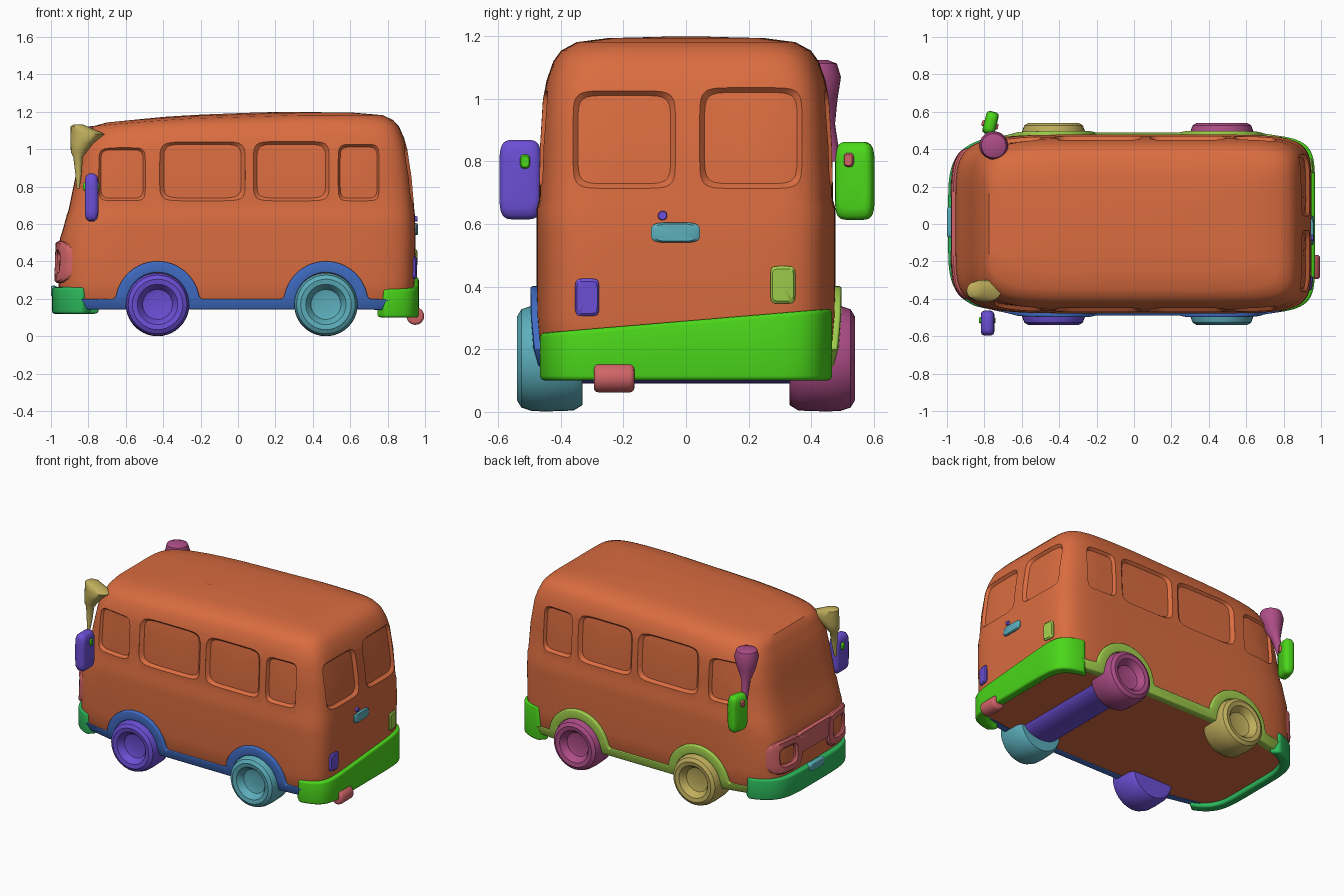
import bpy, bmesh, math
from mathutils import Matrix
from math import sin, cos, pi, radians

if "Cube" in bpy.data.objects:
    bpy.data.objects.remove(bpy.data.objects["Cube"])


def material(name, *rgb):
    m = bpy.data.materials.new(name)
    m.diffuse_color = [(c / 255) ** 2.2 for c in rgb] + [1]
    m.use_nodes = True
    m.node_tree.nodes["Principled BSDF"].inputs["Base Color"].default_value = m.diffuse_color
    return m


ORANGE = material("orange paint", 217, 108, 66)
PURPLE = material("purple", 107, 80, 212)
TEAL = material("teal", 92, 172, 186)
MAGENTA = material("magenta", 172, 78, 134)
KHAKI = material("khaki", 190, 172, 92)
SALMON = material("salmon", 208, 100, 104)
EMERALD = material("emerald", 48, 184, 92)
GREEN = material("bright green", 76, 214, 32)
LIME = material("lime", 160, 206, 78)
BLUE = material("blue", 66, 108, 194)


def finish(name, bm, mat, bevel=0.0, angle=35):
    bmesh.ops.recalc_face_normals(bm, faces=bm.faces[:])
    if bevel:
        edges = [e for e in bm.edges if e.calc_face_angle(0) > radians(45)]
        bmesh.ops.bevel(bm, geom=edges, offset=bevel, segments=3, profile=0.5,
                        affect='EDGES', clamp_overlap=True)
    me = bpy.data.meshes.new(name)
    bm.to_mesh(me)
    bm.free()
    me.materials.append(mat)
    ob = bpy.data.objects.new(name, me)
    bpy.context.collection.objects.link(ob)
    smooth(ob, angle)
    return ob


def smooth(ob, angle=35):
    bpy.ops.object.select_all(action='DESELECT')
    ob.select_set(True)
    bpy.context.view_layer.objects.active = ob
    bpy.ops.object.shade_smooth_by_angle(angle=radians(angle))


def loft(name, sections, mat, wrap=False, bevel=0.0, angle=35, tri=False):
    """Skin closed cross-sections; cap the ends unless wrapped."""
    bm = bmesh.new()
    rows = [[bm.verts.new(p) for p in s] for s in sections]
    n = len(rows[0])
    pairs = list(zip(rows, rows[1:])) + ([(rows[-1], rows[0])] if wrap else [])
    for a, b in pairs:
        for i in range(n):
            j = (i + 1) % n
            bm.faces.new((a[i], a[j], b[j], b[i]))
    if not wrap:
        bm.faces.new(rows[0])
        bm.faces.new(rows[-1])
    if tri:
        bmesh.ops.triangulate(bm, faces=bm.faces[:])
    return finish(name, bm, mat, bevel, angle)


def spow(v, e):
    return math.copysign(abs(v) ** e, v)


# Body plan by height: z, front x, rear x, half width
LEVELS = [(.147, -.93, .92, .455), (.175, -.955, .935, .47), (.3, -.96, .945, .478),
          (.52, -.953, .95, .478), (.57, -.937, .949, .478), (.65, -.915, .946, .478),
          (.675, -.906, .943, .471), (.85, -.87, .928, .467), (1., -.842, .905, .458),
          (1.06, -.828, .888, .446), (1.12, -.81, .862, .425), (1.155, -.797, .83, .4),
          (1.182, -.775, .775, .35), (1.195, -.7, .62, .25), (1.2, -.4, .3, .08)]
NF, NR = 6, 8       # corner squareness at front and rear


def plan(z):
    for a, b in zip(LEVELS, LEVELS[1:]):
        if z <= b[0]:
            t = max(0, (z - a[0]) / (b[0] - a[0]))
            xf, xr, hw = (a[i] + (b[i] - a[i]) * t for i in (1, 2, 3))
            break
    return (xf + xr) / 2, (xr - xf) / 2, hw


def on_body(side, u, z, off):
    """Point on the body: u is x on the sides, y on the ends."""
    c, a, hw = plan(z)
    if side in ("left", "right"):
        n = NF if u < c else NR
        y = hw * max(0, 1 - abs((u - c) / a) ** n) ** (1 / n) + off
        return (u, -y if side == "left" else y, z)
    n = NF if side == "front" else NR
    x = a * max(0, 1 - abs(u / hw) ** n) ** (1 / n) + off
    return (c - x if side == "front" else c + x, u, z)


def patch(name, side, u0, u1, z0, z1, profile, mat, n=6, **kw):
    """Rounded panel that follows the body; profile = (scale, offset) rings."""
    cu, cz, su, sz = (u0 + u1) / 2, (z0 + z1) / 2, (u1 - u0) / 2, (z1 - z0) / 2
    angs = [2 * pi * (i + .5) / 48 for i in range(48)]
    secs = [[on_body(side, cu + su * k * spow(cos(t), 2 / n),
                     cz + sz * k * spow(sin(t), 2 / n), off) for t in angs]
            for k, off in profile]
    return loft(name, secs, mat, **kw)


# Body shell with a roof that falls towards the front
secs = []
for z, xf, xr, hw in LEVELS:
    s = min(1, max(0, (z - .9) / .25))
    w = s * s * (3 - 2 * s)
    ring = []
    for i in range(96):
        t = 2 * pi * (i + .5) / 96
        e = 2 / (NF if cos(t) < 0 else NR)
        x = (xf + xr) / 2 + (xr - xf) / 2 * spow(cos(t), e)
        drop = .062 * min(1, max(0, (.4 - x) / 1.2)) ** 2
        ring.append((x, hw * spow(sin(t), e), z - drop * w))
    secs.append(ring)
body = loft("body", secs, ORANGE)

# Recessed windows
panes = [(s, a, b, z0, z1) for s in ("left", "right") for a, b, z0, z1 in
         ((-.74, -.5, .73, 1.005), (-.41, .03, .73, 1.035),
          (.09, .48, .73, 1.035), (.54, .75, .73, 1.02))]
panes += [("rear", -.355, -.04, .72, 1.02), ("rear", .05, .365, .72, 1.03)]
CUT = [(.1, .05), (1.08, .05), (1.04, 0), (.94, -.02), (.6, -.02), (.1, -.02)]
for p in panes:
    cutter = patch("window_cutter", *p, CUT, ORANGE, n=7, tri=True)
    cutter.hide_render = True
    mod = body.modifiers.new("window", 'BOOLEAN')
    mod.operation, mod.solver, mod.object = 'DIFFERENCE', 'EXACT', cutter
    bpy.context.view_layer.objects.active = body
    bpy.ops.object.modifier_apply(modifier=mod.name)
    bpy.data.objects.remove(cutter)
smooth(body)

# Wheels with dished hubs standing just proud of the body
TIRE = [(.01, .488), (.06, .488), (.08, .494), (.095, .52), (.108, .535), (.135, .54),
        (.157, .527), (.168, .495), (.17, .45), (.167, .36), (.15, .332), (.01, .33)]


def ring_xz(x, y, z, rx, rz, n=40):
    return [(x + rx * cos(2 * pi * i / n), y, z + rz * sin(2 * pi * i / n)) for i in range(n)]


for name, wx, s, mat in (("front_left_wheel", -.43, -1, PURPLE), ("rear_left_wheel", .47, -1, TEAL),
                         ("front_right_wheel", -.43, 1, KHAKI), ("rear_right_wheel", .47, 1, MAGENTA)):
    loft(name, [ring_xz(wx, s * y, .17, r, r) for r, y in TIRE], mat)

# Rear axle housing and exhaust
loft("rear_axle", [ring_xz(.47, y, .17, .135, .08) for y in (-.34, .34)], PURPLE)
loft("exhaust", [ring_xz(.948, y, .108, .047, .047) for y in (-.295, -.165)], SALMON, bevel=.015)

# Sill trims with wheel arches
for side, mat in (("left", BLUE), ("right", LIME)):
    path = [((-.85, .143), (-.85, .2))]
    for c in (-.43, .47):
        path.append(((c - .166, .143), (c - .232, .2)))
        for i in range(25):
            t = radians(170 - i * 160 / 24)
            path.append(((c + .165 * cos(t), .175 + .165 * sin(t)),
                         (c + .226 * cos(t), .175 + .226 * sin(t))))
        path.append(((c + .166, .143), (c + .232, .2)))
    path.append(((.82, .14), (.82, .195)))
    loft(side + "_sill_trim", [[on_body(side, *lo, -.03), on_body(side, *lo, .02),
                                on_body(side, *up, .02), on_body(side, *up, -.03)]
                               for lo, up in path], mat, bevel=.008)


# Wraparound bumpers
def bumper(name, sx, a, hw, n, span0, span1, z0, z1, slope, mat):
    secs = []
    for i in range(36):
        t = radians(-span0 + (span0 + span1) * i / 35)
        ux, uy = spow(cos(t), 2 / n), spow(sin(t), 2 / n)
        o, q = (sx * a * ux, hw * uy), (sx * (a - .06) * ux, (hw - .05) * uy)
        secs.append([(*o, z0), (*o, z1 + slope * o[1]), (*q, z1 + slope * q[1]), (*q, z0)])
    loft(name, secs, mat, bevel=.014)


bumper("front_bumper", -1, .994, .495, 5, 50, 56, .12, .262, 0, EMERALD)
bumper("rear_bumper", 1, .968, .482, 8, 64, 64, .1, .29, .084, GREEN)

# Headlight surround: two frames joined by a bar
FRAME = [(1, -.02), (1, .012), (.92, .022), (.6, .022), (.5, .01), (.5, -.02)]
PLATE = [(.1, -.02), (1, -.02), (1, .006), (.85, .013), (.1, .013)]
for name, c in (("left_headlight_frame", -.27), ("right_headlight_frame", .27)):
    patch(name, "front", c - .135, c + .135, .285, .508, FRAME, SALMON, n=4, wrap=True)
patch("grille_bar", "front", -.2, .2, .365, .503,
      [(.1, -.02), (1, -.02), (1, .012), (.92, .021), (.1, .021)], SALMON, n=8)

# Rear lights and door handle
patch("rear_left_light", "rear", -.355, -.278, .305, .425, PLATE, PURPLE)
patch("rear_right_light", "rear", .27, .35, .345, .465, PLATE, LIME)
patch("rear_handle", "rear", -.112, .045, .54, .605, PLATE, TEAL, n=4)
patch("rear_lock", "rear", -.09, -.06, .612, .642, PLATE, PURPLE, n=2)


# Rounded pads facing along x: front plate and mirrors
def pad(name, loc, size, turn, mat, n=5):
    place = Matrix.Translation(loc) @ Matrix.Rotation(turn, 4, 'Z')
    rows = []
    for k, d in ((.1, -1), (.7, -1), (.9, -.85), (1, -.4), (1, .4), (.9, .85), (.7, 1), (.1, 1)):
        rows.append([place @ Matrix.Diagonal((*size, 1)).to_3x3().to_4x4() @
                     Matrix.Translation((d / 2, k / 2 * spow(cos(t), 2 / n), k / 2 * spow(sin(t), 2 / n)))
                     .to_translation() for t in [2 * pi * (i + .5) / 40 for i in range(40)]])
    loft(name, rows, mat, angle=50)


pad("front_plate", (-.984, .01, .242), (.032, .17, .056), 0, TEAL, 4)
pad("left_mirror", (-.783, -.53, .742), (.072, .135, .255), 0, PURPLE)
pad("right_mirror", (-.767, .54, .738), (.068, .125, .25), -.25, GREEN)
pad("left_mirror_mount", (-.785, -.515, .8), (.09, .036, .05), 0, GREEN, 3)
pad("right_mirror_mount", (-.77, .53, .805), (.09, .036, .05), -.25, SALMON, 3)


# Mirror brackets: flared head on a thin stem (z, x, y, x radius, y radius)
def bracket(name, rings, mat):
    loft(name, [[(x + rx * cos(2 * pi * i / 20), y + ry * sin(2 * pi * i / 20), z)
                 for i in range(20)] for z, x, y, rx, ry in rings], mat, angle=50)


bracket("left_bracket", [(1.132, -.855, -.355, .025, .025), (1.122, -.85, -.355, .045, .045),
                         (1.08, -.803, -.358, .093, .06), (1.03, -.835, -.36, .06, .052),
                         (.985, -.852, -.365, .042, .04), (.96, -.855, -.37, .026, .025),
                         (.87, -.853, -.38, .017, .018), (.79, -.855, -.39, .008, .01)], KHAKI)
bracket("right_bracket", [(1.125, -.75, .418, .035, .035), (1.113, -.75, .418, .066, .065),
                          (1.07, -.75, .42, .078, .076), (1., -.755, .425, .06, .06),
                          (.92, -.765, .445, .026, .032), (.8, -.775, .475, .018, .02)], MAGENTA)
